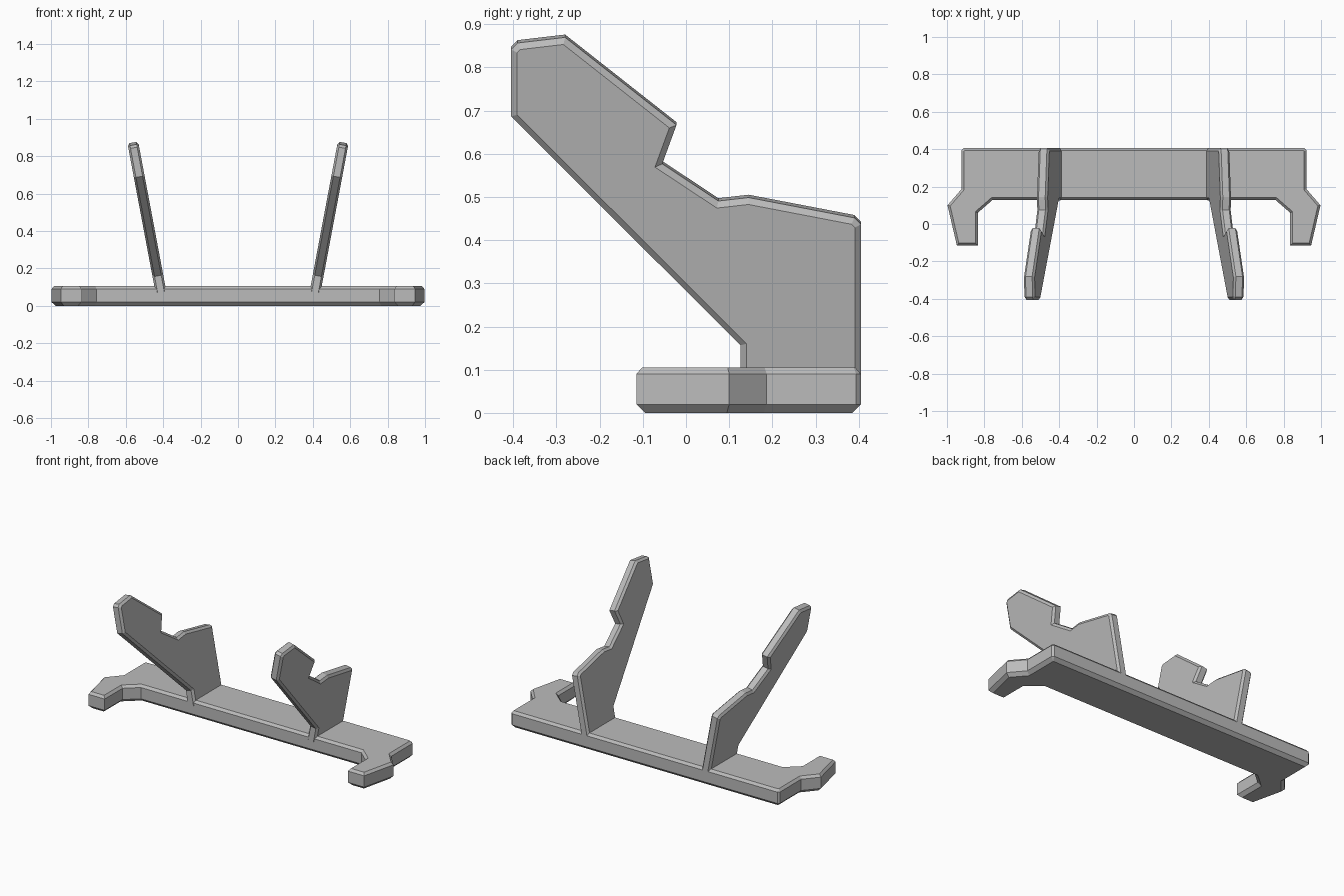
import bpy
import bmesh
import math
from mathutils import Vector, Matrix

cube = bpy.data.objects.get("Cube")
if cube:
    bpy.data.objects.remove(cube, do_unlink=True)

grey = bpy.data.materials.new("plain grey")
grey.use_nodes = True
color = (0.5, 0.5, 0.5, 1)
grey.diffuse_color = color
grey.node_tree.nodes["Principled BSDF"].inputs["Base Color"].default_value = color


def inset(outline, d):
    """Move a counter-clockwise outline inward by d with mitred corners."""
    result = []
    for i, p in enumerate(outline):
        p = Vector(p)
        e1 = (p - Vector(outline[i - 1])).normalized()
        e2 = (Vector(outline[(i + 1) % len(outline)]) - p).normalized()
        n1, n2 = Vector((-e1.y, e1.x)), Vector((-e2.y, e2.x))
        result.append(p + (n1 + n2) * d / (1 + n1.dot(n2)))
    return result


def chamfered_plate(name, outline, levels, matrix=Matrix()):
    """Stack inset copies of the outline at (inset, height) levels."""
    bm = bmesh.new()
    rings = [[bm.verts.new((p.x, p.y, z)) for p in inset(outline, d)]
             for d, z in levels]
    bm.faces.new(rings[0][::-1])
    bm.faces.new(rings[-1])
    n = len(outline)
    for low, high in zip(rings, rings[1:]):
        for i in range(n):
            j = (i + 1) % n
            bm.faces.new((low[i], low[j], high[j], high[i]))
    bm.transform(matrix)
    bmesh.ops.recalc_face_normals(bm, faces=bm.faces)
    mesh = bpy.data.meshes.new(name)
    bm.to_mesh(mesh)
    bm.free()
    mesh.materials.append(grey)
    obj = bpy.data.objects.new(name, mesh)
    bpy.context.collection.objects.link(obj)
    return obj


# Base bar with a hooked foot at each end
half = [(0.757, 0.128), (0.835, 0.06), (0.835, -0.115), (0.947, -0.115),
        (0.997, 0.10), (0.922, 0.187), (0.922, 0.394), (0.911, 0.405)]
base_outline = half + [(-x, y) for x, y in reversed(half)]
chamfered_plate("base", base_outline,
                [(0.02, 0), (0, 0.02), (0, 0.09), (0.013, 0.105)])

# Notched support arms, leaning outward and mirrored
lean = math.atan(0.188)
arm_profile = [(-0.405, 0.69), (0.126, 0.16), (0.126, 0.07), (0.405, 0.07),
               (0.405, 0.44), (0.39, 0.455), (0.145, 0.502), (0.075, 0.494),
               (-0.055, 0.58), (-0.022, 0.67), (-0.28, 0.873),
               (-0.39, 0.86), (-0.405, 0.845)]
foot = 0.10
arm_outline = [(y, (z - foot) / math.cos(lean)) for y, z in arm_profile]
# Profile axes become y and z, thickness becomes x
stand_up = Matrix(((0, 0, 1, 0), (1, 0, 0, 0), (0, 1, 0, 0), (0, 0, 0, 1)))
place = (Matrix.Translation((0.417, 0, foot))
         @ Matrix.Rotation(lean, 4, 'Y') @ stand_up)
arm = chamfered_plate("support_arms", arm_outline,
                      [(0.014, -0.029), (0, -0.018), (0, 0.018), (0.014, 0.029)],
                      place)
mirror = arm.modifiers.new("Mirror", 'MIRROR')
mirror.use_axis = (True, False, False)
